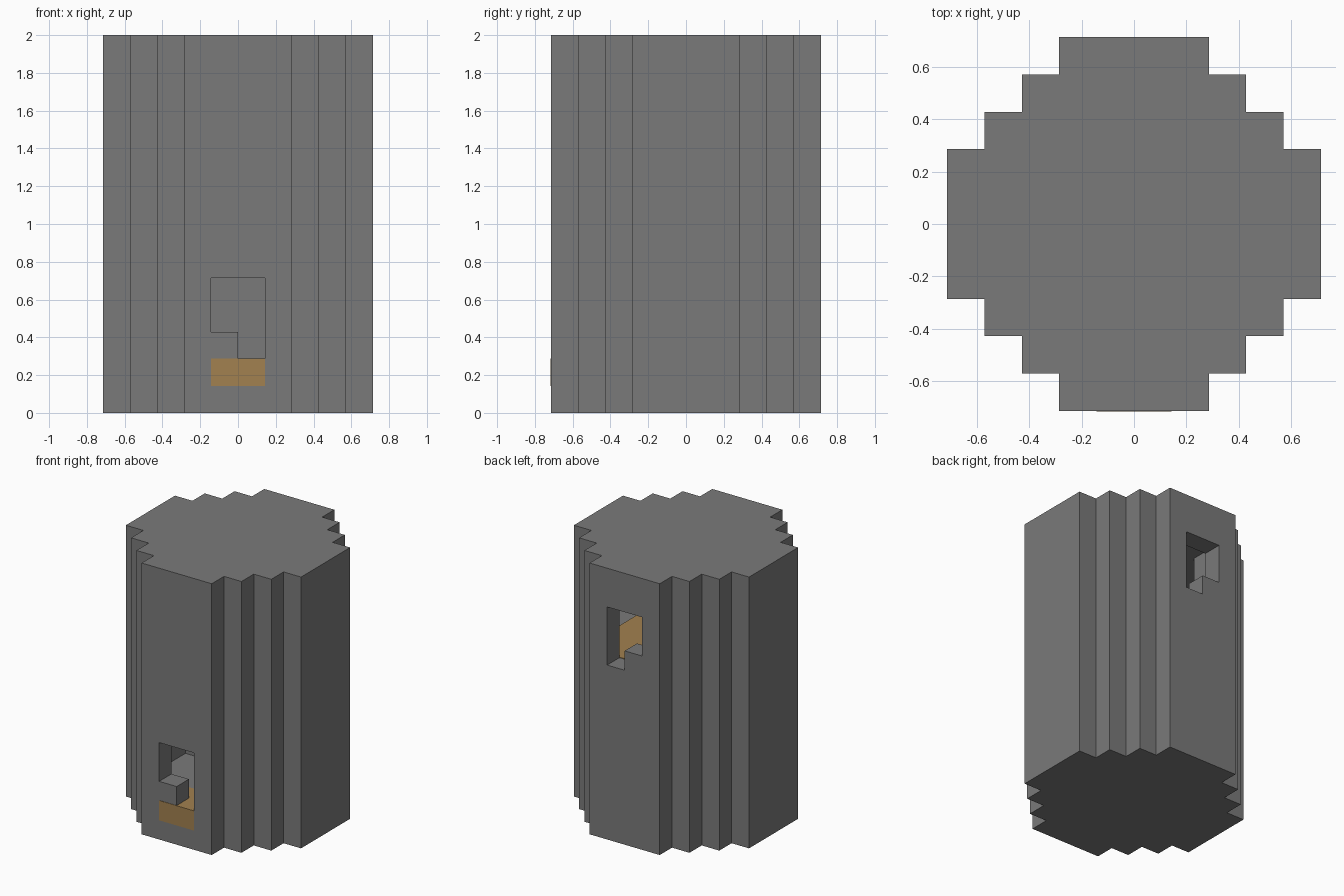
import bpy
import bmesh

if "Cube" in bpy.data.objects:
    bpy.data.objects.remove(bpy.data.objects["Cube"])

U = 1 / 7  # one block


def material(name, colour):
    mat = bpy.data.materials.new(name)
    mat.use_nodes = True
    mat.diffuse_color = (*colour, 1)
    mat.node_tree.nodes["Principled BSDF"].inputs["Base Color"].default_value = (*colour, 1)
    return mat


stone = material("grey stone", (0.195, 0.195, 0.195))
wood = material("tan wood", (0.36, 0.22, 0.08))


def prism(name, outline, z0, z1, mat):
    """Extrude an outline given in blocks between two heights."""
    bm = bmesh.new()
    base = bm.faces.new([bm.verts.new((x * U, y * U, z0 * U)) for x, y in outline])
    top = bmesh.ops.extrude_face_region(bm, geom=[base])["geom"]
    verts = [v for v in top if isinstance(v, bmesh.types.BMVert)]
    bmesh.ops.translate(bm, verts=verts, vec=(0, 0, (z1 - z0) * U))
    bmesh.ops.recalc_face_normals(bm, faces=bm.faces)
    mesh = bpy.data.meshes.new(name)
    bm.to_mesh(mesh)
    bm.free()
    mesh.materials.append(mat)
    obj = bpy.data.objects.new(name, mesh)
    bpy.context.collection.objects.link(obj)
    return obj


def box(name, x0, x1, y0, y1, z0, z1, mat=stone):
    return prism(name, [(x0, y0), (x1, y0), (x1, y1), (x0, y1)], z0, z1, mat)


def stepped_round(r):
    """Blocky circle: one quarter of stairs, turned four times."""
    quarter = [(r, 2)]
    for i in range(1, r - 1):
        quarter += [(r - i, 1 + i), (r - i, 2 + i)]
    points = []
    for _ in range(4):
        points += quarter
        quarter = [(-y, x) for x, y in quarter]
    return points


def cut(target, cutter):
    mod = target.modifiers.new(cutter.name, "BOOLEAN")
    mod.operation = "DIFFERENCE"
    mod.solver = "EXACT"
    mod.object = cutter
    cutter.hide_render = True
    cutter.hide_viewport = True
    cutter.display_type = "WIRE"


# Tower body with two rooms and two openings
tower = prism("tower_wall", stepped_round(5), 0, 14, stone)
cut(tower, prism("upper_room_cutter", stepped_round(4), 9, 13, stone))
lower_outline = [(-2, -4), (2, -4), (2, -3), (3, -3), (3, 0), (-3, 0), (-3, -3), (-2, -3)]
cut(tower, prism("lower_room_cutter", lower_outline, 2, 6, stone))
cut(tower, box("door_cutter", -1, 1, -5.5, -3.6, 2, 5))
cut(tower, box("window_cutter", -1, 1, 3.6, 5.5, 9, 12))

# Half-width steps in the openings
box("door_step", -1, 0, -5, -4, 2, 3)
box("window_step", -1, 0, 4, 5, 9, 10)

# Upper room corner pillar
box("corner_pillar", -3, -2, 2, 3, 9, 13)

# Wooden doorstep and upper floor
box("doorstep", -1, 1, -5.02, -3, 1, 2.02, wood)
box("upper_floor_middle", -3, 3, -3, 3, 8.9, 9.03, wood)
box("upper_floor_edge", -2, 2, 3, 4, 8.9, 9.03, wood)
